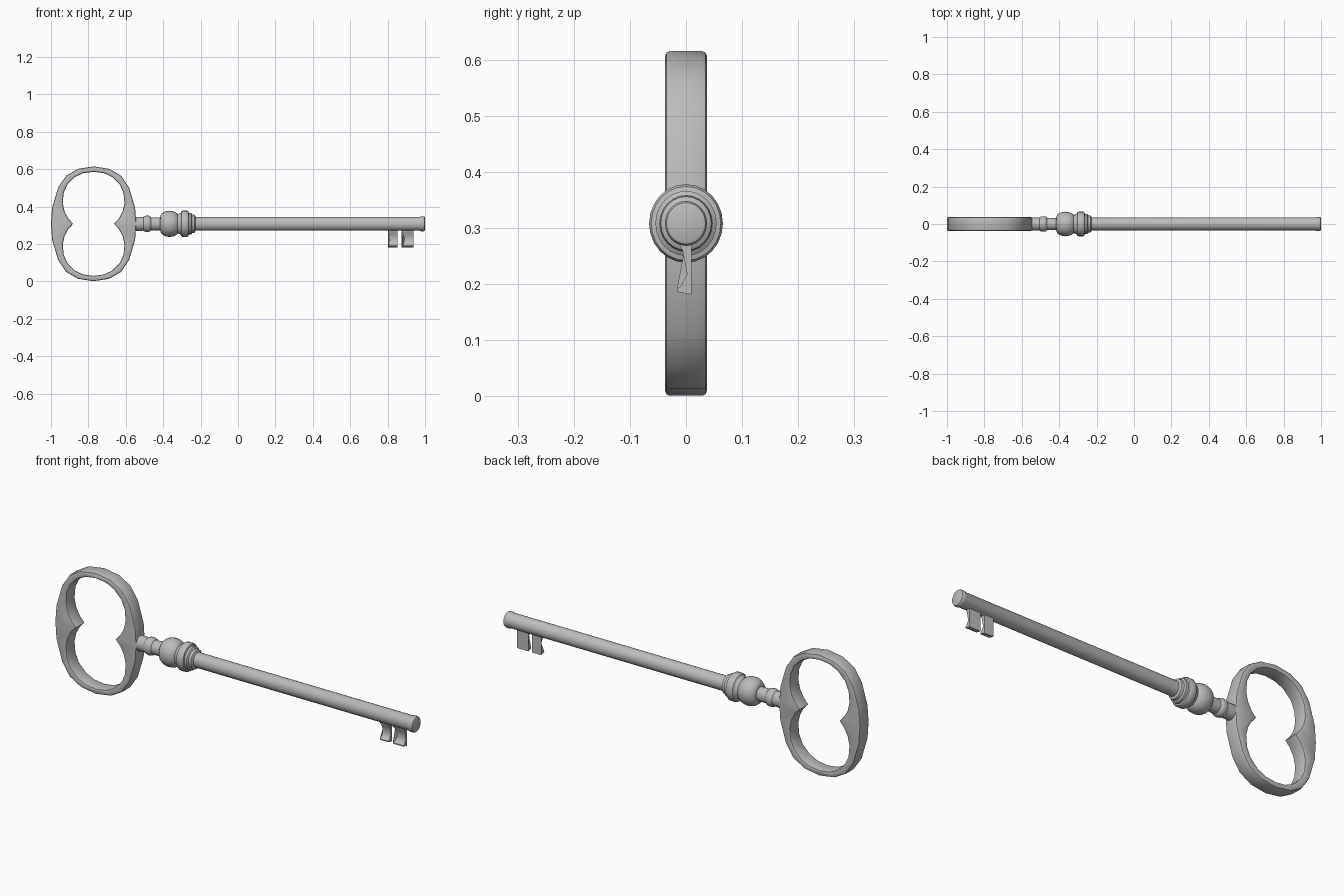
import bpy, bmesh, math

cube = bpy.data.objects.get("Cube")
if cube:
    bpy.data.objects.remove(cube, do_unlink=True)

AXIS_Z = 0.308
BOW_X = -0.772

metal = bpy.data.materials.new("grey_metal")
metal.use_nodes = True
metal.diffuse_color = (0.5, 0.5, 0.5, 1)
metal.node_tree.nodes["Principled BSDF"].inputs["Base Color"].default_value = (0.5, 0.5, 0.5, 1)


def select_only(obj):
    bpy.ops.object.select_all(action='DESELECT')
    obj.select_set(True)
    bpy.context.view_layer.objects.active = obj


def finish(name, bm, angle=35):
    bmesh.ops.recalc_face_normals(bm, faces=bm.faces)
    mesh = bpy.data.meshes.new(name)
    bm.to_mesh(mesh)
    bm.free()
    mesh.materials.append(metal)
    obj = bpy.data.objects.new(name, mesh)
    bpy.context.collection.objects.link(obj)
    select_only(obj)
    bpy.ops.object.shade_smooth_by_angle(angle=math.radians(angle))
    return obj


def lathe(name, profile, sides=24, squash=0.94):
    """Spin (x, radius) pairs about the long axis of the key."""
    bm = bmesh.new()
    rings = []
    for x, r in profile:
        turn = [2 * math.pi * i / sides for i in range(sides)]
        rings.append([bm.verts.new((x, squash * r * math.cos(a), AXIS_Z + r * math.sin(a))) for a in turn])
    for a, b in zip(rings, rings[1:]):
        for i in range(sides):
            j = (i + 1) % sides
            bm.faces.new((a[i], a[j], b[j], b[i]))
    bm.faces.new(rings[0])
    bm.faces.new(rings[-1])
    return finish(name, bm)


def four_way(quarter):
    """Mirror a quarter outline (side to top) into a closed loop."""
    half = quarter + [(-x, z) for x, z in quarter[-2::-1]]
    return half + [(x, -z) for x, z in half[-2:0:-1]]


# Bow: faceted oval with a two-lobed opening
outer = [(.228, 0), (.222, .085), (.19, .193), (.147, .257), (.083, .294), (0, .307)]
inner = [(.11, 0), (.135, .028), (.155, .065), (.165, .11), (.16, .165),
         (.14, .21), (.1, .25), (.055, .271), (0, .278)]
curve = bpy.data.curves.new("bow", 'CURVE')
curve.dimensions = '2D'
curve.fill_mode = 'BOTH'
for quarter in (outer, inner):
    loop = four_way(quarter)
    spline = curve.splines.new('POLY')
    spline.points.add(len(loop) - 1)
    for point, (x, z) in zip(spline.points, loop):
        point.co = (x, z, 0, 1)
    spline.use_cyclic_u = True
curve.bevel_depth = 0.008
curve.bevel_resolution = 1
curve.offset = -0.008
curve.extrude = 0.029
curve.materials.append(metal)
bow = bpy.data.objects.new("bow", curve)
bpy.context.collection.objects.link(bow)
bow.location = (BOW_X, 0, AXIS_Z)
bow.rotation_euler.x = math.pi / 2
select_only(bow)
bpy.ops.object.convert(target='MESH')
bm = bmesh.new()
bm.from_mesh(bow.data)
bmesh.ops.remove_doubles(bm, verts=bm.verts, dist=0.0001)
bmesh.ops.recalc_face_normals(bm, faces=bm.faces)
bm.to_mesh(bow.data)
bm.free()
bpy.ops.object.shade_smooth_by_angle(angle=math.radians(30))

# Neck with its small bead
lathe("neck", [(-.56, .038), (-.505, .037), (-.5, .041), (-.49, .044), (-.48, .044),
               (-.47, .041), (-.465, .035), (-.4, .035)])

# Round knob
ball = [(-.366 - .05 * math.cos(t), .035 + .035 * math.sin(t))
        for t in [math.pi * i / 10 for i in range(11)]]
lathe("knob", ball)

# Stepped collar
lathe("collar", [(-.33, .045), (-.322, .052), (-.31, .056), (-.305, .06), (-.303, .066),
                 (-.297, .07), (-.271, .07), (-.265, .066), (-.263, .058), (-.25, .058),
                 (-.245, .05), (-.232, .048), (-.226, .038)])

# Long shaft with a rounded tip
lathe("shaft", [(-.33, .037), (.97, .037), (.978, .04), (.992, .04), (.998, .037), (1, .033)])


# Two bits with a pinched section and a notched edge
def bit(name, x0, x1, notch):
    section = [(.01, .29), (.01, .255), (.01, .225), (.01, .2), (.01, .181),
               (-.016, .186), (-.016, .191), (-.004, .201), (.002, .217),
               (.002, .236), (-.004, .256), (-.012, .27), (-.012, .29)]
    bm = bmesh.new()
    near, far = [], []
    for y, z in section:
        bow_in = max(0, math.sin(math.pi * (z - .18) / .09))
        near.append(bm.verts.new((x0 + notch * bow_in, y, z)))
        far.append(bm.verts.new((x1, y, z)))
    for i in range(len(section)):
        j = (i + 1) % len(section)
        bm.faces.new((near[i], near[j], far[j], far[i]))
    bm.faces.new(near)
    bm.faces.new(far)
    bmesh.ops.triangulate(bm, faces=[f for f in bm.faces if len(f.verts) > 4])
    finish(name, bm)


bit("inner_bit", .803, .854, .006)
bit("outer_bit", .874, .938, .016)
